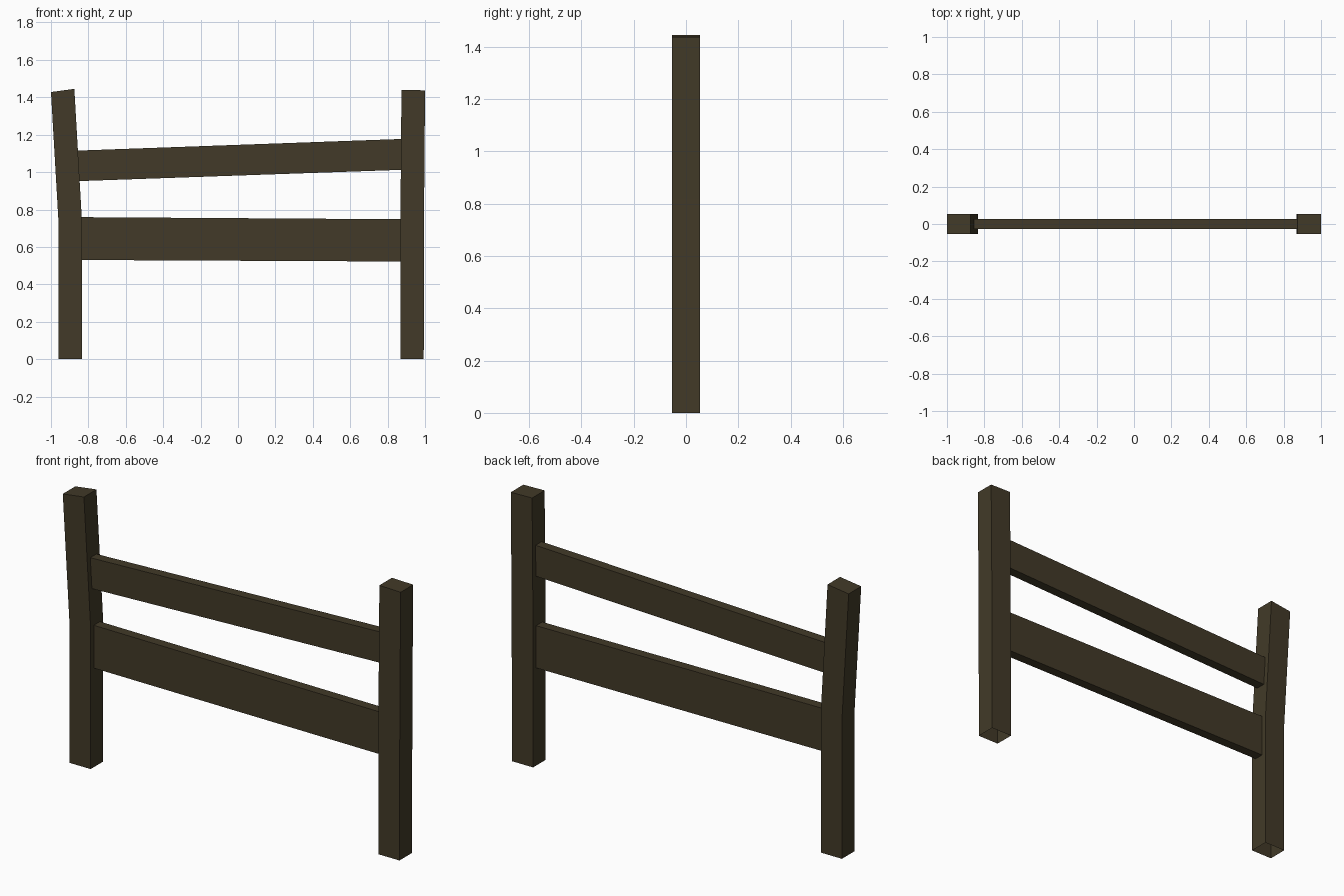
import bpy, bmesh

if "Cube" in bpy.data.objects:
    bpy.data.objects.remove(bpy.data.objects["Cube"])

wood = bpy.data.materials.new("dark_wood")
wood.diffuse_color = (0.054, 0.042, 0.021, 1)
wood.use_nodes = True
wood.node_tree.nodes["Principled BSDF"].inputs["Base Color"].default_value = wood.diffuse_color


def beam(name, rings, half_depth, cap_last):
    """Square beam skinned through sections; each is two (x, z) points."""
    bm = bmesh.new()
    loops = []
    for (ax, az), (bx, bz) in rings:
        pts = [(ax, -half_depth, az), (bx, -half_depth, bz),
               (bx, half_depth, bz), (ax, half_depth, az)]
        loops.append([bm.verts.new(p) for p in pts])
    for lo, hi in zip(loops, loops[1:]):
        for i in range(4):
            j = (i + 1) % 4
            bm.faces.new((lo[i], lo[j], hi[j], hi[i]))
    if cap_last:
        bm.faces.new(loops[-1])
    bmesh.ops.recalc_face_normals(bm, faces=bm.faces)
    mesh = bpy.data.meshes.new(name)
    bm.to_mesh(mesh)
    bm.free()
    mesh.materials.append(wood)
    obj = bpy.data.objects.new(name, mesh)
    bpy.context.collection.objects.link(obj)


# Posts: open underneath, bent part-way up
beam("left_post", [((-0.96, 0), (-0.835, 0)),
                   ((-0.96, 0.74), (-0.835, 0.75)),
                   ((-1.0, 1.428), (-0.875, 1.445))], 0.053, True)
beam("right_post", [((0.868, 0), (0.993, 0)),
                    ((0.869, 0.82), (0.995, 0.82)),
                    ((0.874, 1.44), (1.0, 1.437))], 0.053, True)

# Rails: ends butt against the posts
beam("top_rail", [((-0.856, 1.115), (-0.847, 0.952)),
                  ((0.872, 1.177), (0.871, 1.012))], 0.026, False)
beam("lower_rail", [((-0.836, 0.759), (-0.835, 0.53)),
                    ((0.87, 0.748), (0.869, 0.522))], 0.026, False)
